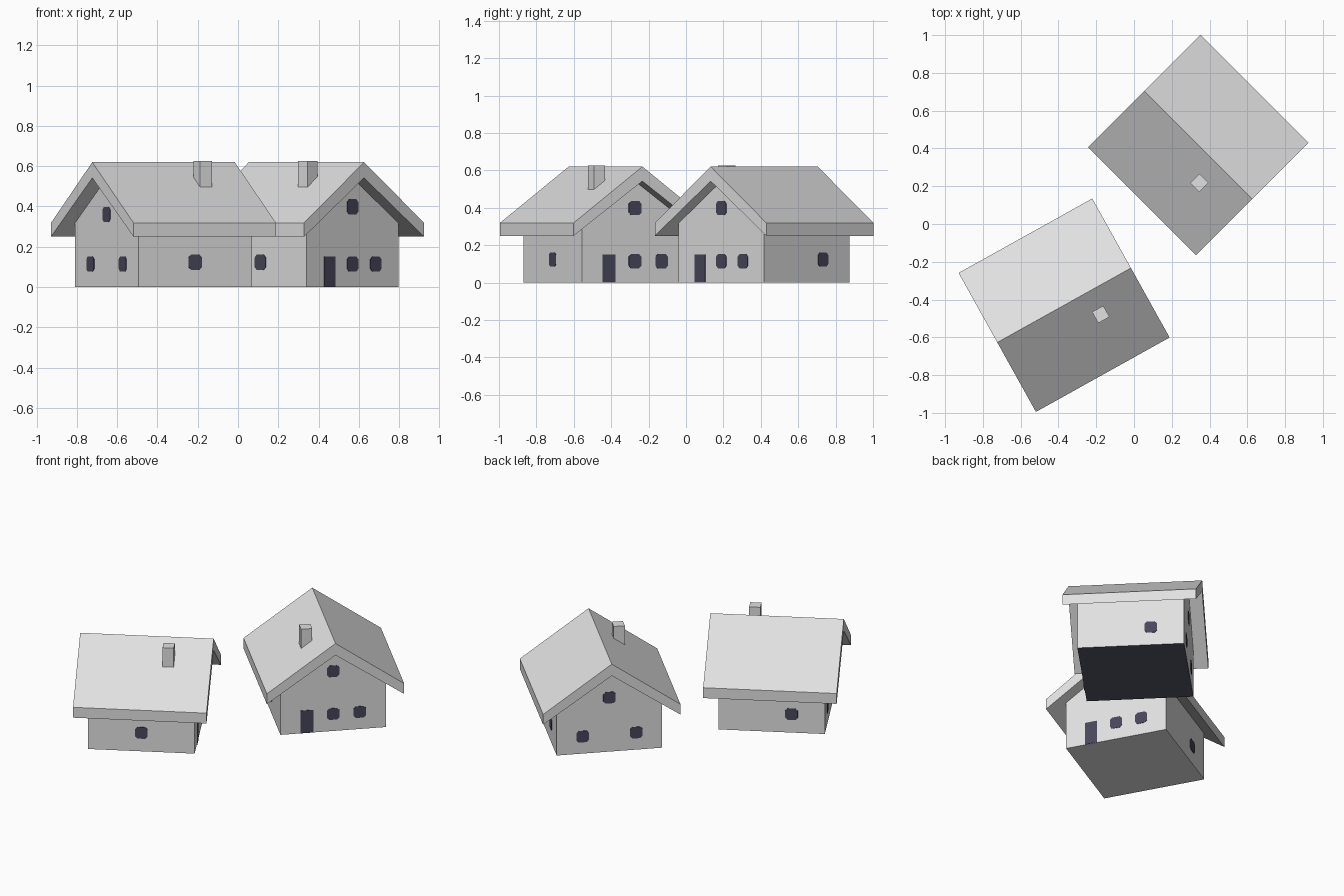
import bpy, bmesh, math
from mathutils import Matrix, Vector

if "Cube" in bpy.data.objects:
    bpy.data.objects.remove(bpy.data.objects["Cube"])


def material(name, rgb):
    m = bpy.data.materials.new(name)
    m.diffuse_color = (*rgb, 1)
    m.use_nodes = True
    m.node_tree.nodes["Principled BSDF"].inputs["Base Color"].default_value = m.diffuse_color
    return m


PLASTER = material("pale_grey", (0.75, 0.75, 0.75))
GLASS = material("dark_pane", (0.065, 0.063, 0.105))
BASE = material("slate_floor", (0.085, 0.10, 0.135))

HALF = 0.323                    # half side of the square wall plan
ROOF_L, ROOF_W = 0.405, 0.421   # half ridge length, half roof width


def prism(name, profile, frame, start, depth, mats):
    """Extrude a 2D profile (local x, y) along local z of the frame."""
    bm = bmesh.new()
    face = bm.faces.new([bm.verts.new((a, b, start)) for a, b in profile])
    res = bmesh.ops.extrude_face_region(bm, geom=[face])
    verts = [v for v in res["geom"] if isinstance(v, bmesh.types.BMVert)]
    bmesh.ops.translate(bm, vec=(0, 0, depth), verts=verts)
    bm.transform(frame)
    bmesh.ops.recalc_face_normals(bm, faces=bm.faces)
    if len(mats) > 1:           # floor takes the second colour
        for f in bm.faces:
            if f.normal.z < -0.9:
                f.material_index = 1
    me = bpy.data.meshes.new(name)
    bm.to_mesh(me)
    bm.free()
    for m in mats:
        me.materials.append(m)
    ob = bpy.data.objects.new(name, me)
    bpy.context.collection.objects.link(ob)
    return ob


def facing(angle):
    """Frame whose z axis points outward at angle, x runs sideways, y is up."""
    out = Vector((math.cos(angle), math.sin(angle), 0))
    side = Vector((-out.y, out.x, 0))
    return Matrix((side, (0, 0, 1), out)).transposed().to_4x4()


def pane(name, place, side, x, z, w=0.076, h=0.076, c=0.014):
    """Thin plate with clipped corners on one wall."""
    a, b = w / 2, h / 2
    pts = [(a, b - c), (a - c, b), (c - a, b), (-a, b - c),
           (-a, c - b), (c - a, -b), (a - c, -b), (a, c - b)]
    if c == 0:
        pts = [(a, b), (-a, b), (-a, -b), (a, -b)]
    prism(name, [(x + p, z + q) for p, q in pts],
          place @ facing(math.radians(side)), HALF - 0.004, 0.007, [GLASS])


def house(tag, x, y, turn):
    place = Matrix.Translation((x, y, 0)) @ Matrix.Rotation(math.radians(turn), 4, 'Z')
    gable = place @ facing(0)
    # walls with gable tops
    prism(tag + "_walls", [(-HALF, 0), (HALF, 0), (HALF, 0.322), (0, 0.546), (-HALF, 0.322)],
          gable, -HALF, 2 * HALF, [PLASTER, BASE])
    # thick pitched roof with overhang
    prism(tag + "_roof", [(-ROOF_W, 0.25), (0, 0.542), (ROOF_W, 0.25),
                          (ROOF_W, 0.319), (0, 0.62), (-ROOF_W, 0.319)],
          gable, -ROOF_L, 2 * ROOF_L, [PLASTER])
    # chimney
    r = 0.034
    prism(tag + "_chimney", [(0.146 + i * r, -0.137 + j * r)
                             for i, j in ((-1, -1), (1, -1), (1, 1), (-1, 1))],
          place, 0.48, 0.145, [PLASTER])
    # door gable
    pane(tag + "_door", place, 0, -0.161, 0.076, 0.078, 0.15, 0)
    pane(tag + "_front_window_1", place, 0, 0, 0.114)
    pane(tag + "_front_window_2", place, 0, 0.163, 0.114)
    pane(tag + "_front_attic_window", place, 0, 0, 0.398)
    # opposite gable
    for i, s in enumerate((-1, 1)):
        pane(f"{tag}_back_window_{i + 1}", place, 180, s * 0.165, 0.114)
    pane(tag + "_back_attic_window", place, 180, 0, 0.36)
    # eave sides
    pane(tag + "_left_window", place, -90, 0, 0.123)
    pane(tag + "_right_window", place, 90, 0.121, 0.123)


house("east_house", 0.34, 0.418, -45)
house("west_house", -0.37, -0.43, 29.1)
